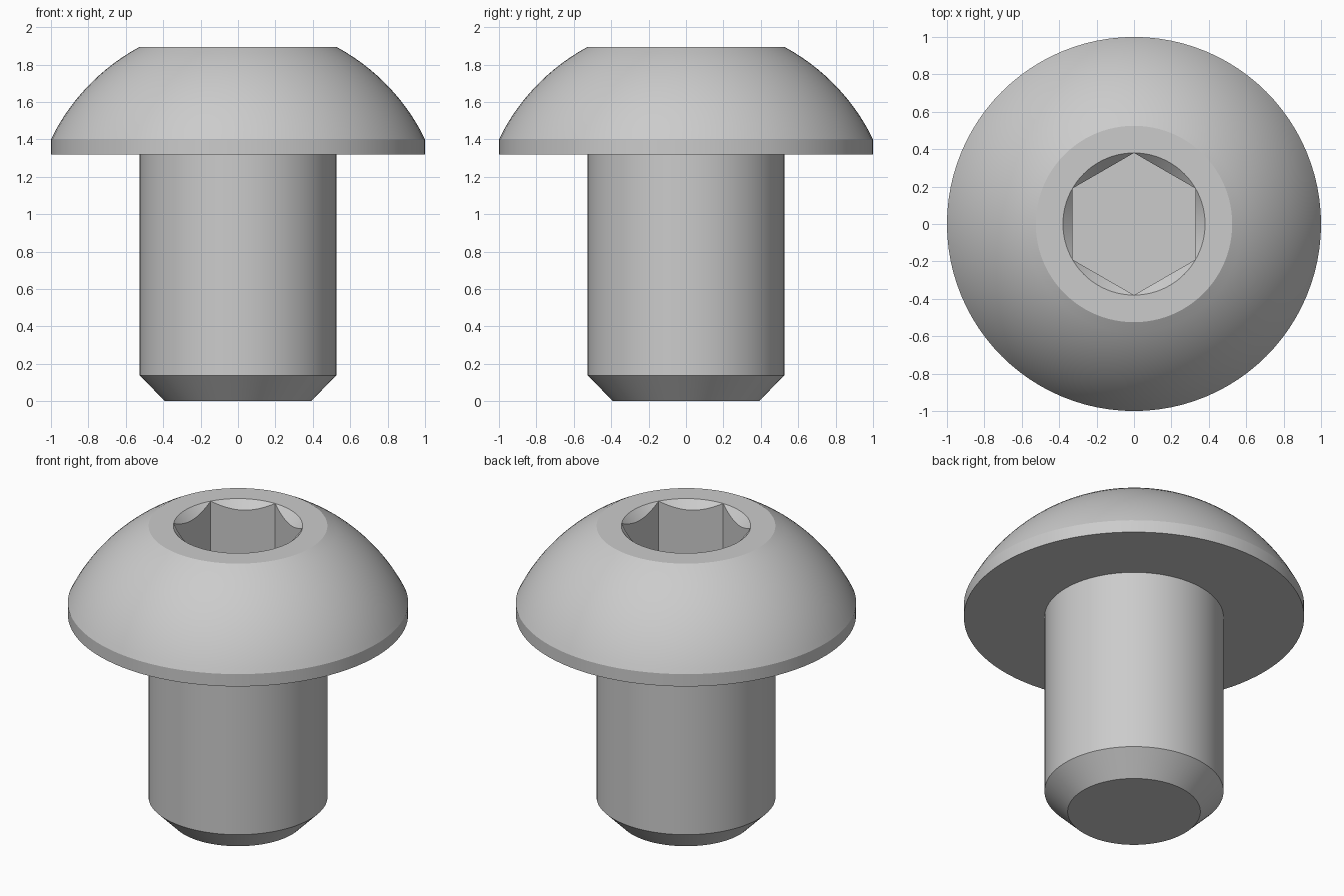
import bpy, bmesh
from math import sin, cos, pi, radians, sqrt

SEGMENTS = 96            # divisible by six so the socket corners fall on vertices
TOP, BRIM, UNDER = 1.895, 1.4, 1.32
SHANK_R, TIP_R, TIP_H = 0.526, 0.39, 0.138
SOCKET_R, SOCKET_DEPTH = 0.38, 0.342
APOTHEM = SOCKET_R * cos(pi / 6)

cube = bpy.data.objects.get("Cube")
if cube:
    bpy.data.objects.remove(cube, do_unlink=True)

steel = bpy.data.materials.new("steel_grey")
steel.use_nodes = True
grey = (0.6, 0.6, 0.6, 1)
steel.diffuse_color = grey
steel.node_tree.nodes["Principled BSDF"].inputs["Base Color"].default_value = grey


def hex_radius(a):
    """Distance from the axis to a hexagon with corners on the y axis."""
    return APOTHEM / cos((a + pi / 6) % (pi / 3) - pi / 6)


def circle(r, z):
    return lambda a: (r, z)


# Shank: chamfered tip, then straight up to the underside of the head
rings = [circle(TIP_R, 0), circle(SHANK_R, TIP_H), circle(SHANK_R, UNDER)]

# Head: short vertical brim, then a spherical dome centred on the axis
rings.append(circle(1, UNDER))
centre = 0.916
for i in range(17):
    z = BRIM + (TOP - BRIM) * i / 16
    r = sqrt(1 + (BRIM - centre) ** 2 - (z - centre) ** 2)
    rings.append(circle(r, z))

# Socket: round mouth, conical lead-in meeting the hexagon walls, flat floor
rings.append(circle(SOCKET_R, TOP))
rings.append(lambda a: (hex_radius(a), TOP - SOCKET_R + hex_radius(a)))
rings.append(lambda a: (hex_radius(a), TOP - SOCKET_DEPTH))

# Sweep the rings into one closed solid
bm = bmesh.new()
loops = []
for ring in rings:
    loop = []
    for s in range(SEGMENTS):
        a = 2 * pi * s / SEGMENTS
        r, z = ring(a)
        loop.append(bm.verts.new((r * cos(a), r * sin(a), z)))
    loops.append(loop)
for low, high in zip(loops, loops[1:]):
    for s in range(SEGMENTS):
        t = (s + 1) % SEGMENTS
        bm.faces.new((low[s], low[t], high[t], high[s]))
bm.faces.new(loops[0][::-1])
bm.faces.new(loops[-1])
bmesh.ops.remove_doubles(bm, verts=bm.verts, dist=0.0001)
bmesh.ops.recalc_face_normals(bm, faces=bm.faces)

mesh = bpy.data.meshes.new("button_head_bolt")
bm.to_mesh(mesh)
bm.free()
mesh.materials.append(steel)
bolt = bpy.data.objects.new("button_head_bolt", mesh)
bpy.context.collection.objects.link(bolt)

# Smooth the round surfaces and keep the machined edges crisp
bpy.ops.object.select_all(action="DESELECT")
bolt.select_set(True)
bpy.context.view_layer.objects.active = bolt
bpy.ops.object.shade_smooth_by_angle(angle=radians(20))
